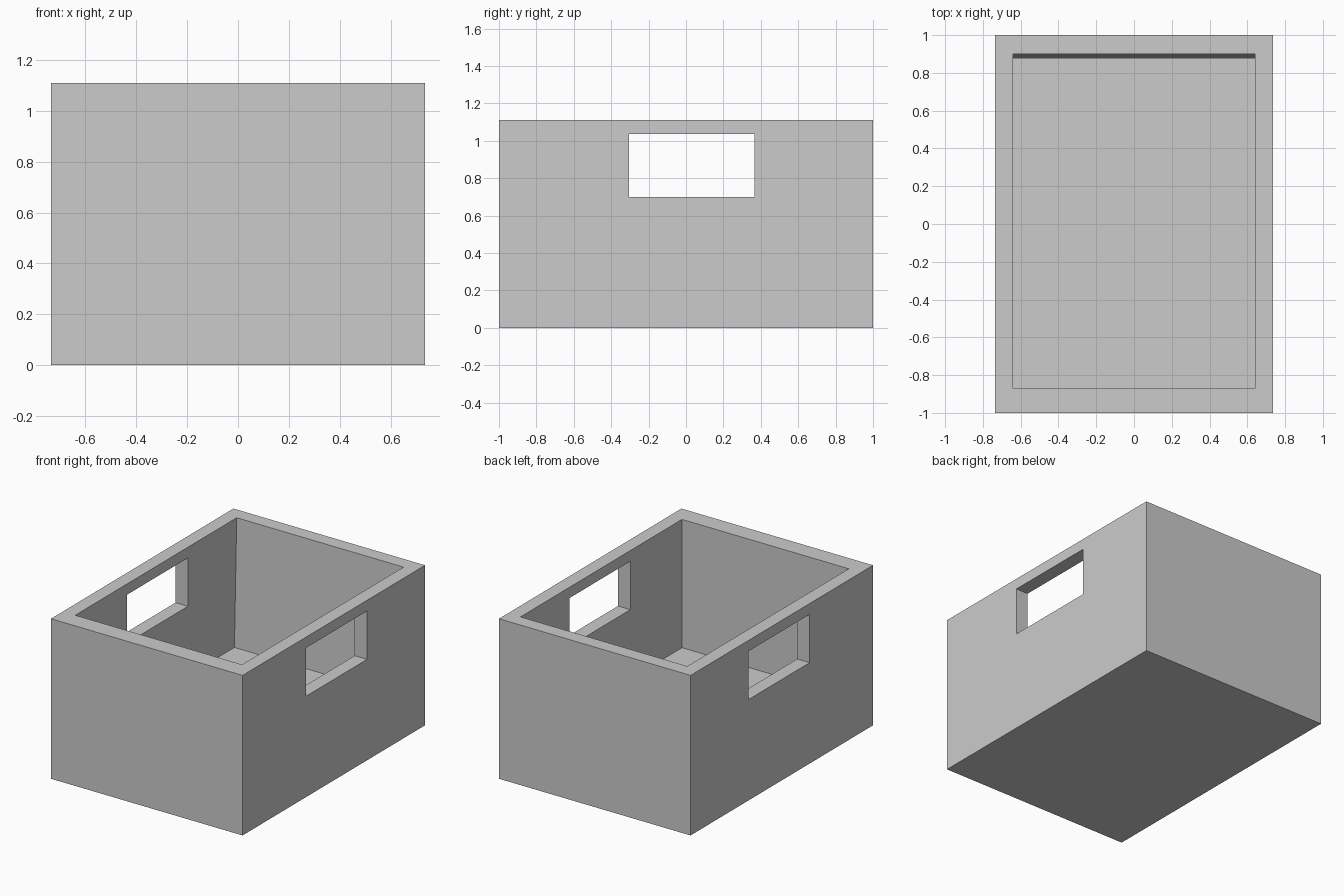
import bpy, bmesh

if "Cube" in bpy.data.objects:
    bpy.data.objects.remove(bpy.data.objects["Cube"])

HX, HY, H = 0.735, 1.0, 1.11      # outer half width, half length, height
IX, FLOOR = 0.64, 0.22            # inner half width, floor level


def prism(name, profile, half_x):
    """Extrude a (y, z) profile along x."""
    bm = bmesh.new()
    face = bm.faces.new([bm.verts.new((-half_x, y, z)) for y, z in profile])
    ext = bmesh.ops.extrude_face_region(bm, geom=[face])
    moved = [v for v in ext["geom"] if isinstance(v, bmesh.types.BMVert)]
    bmesh.ops.translate(bm, verts=moved, vec=(2 * half_x, 0, 0))
    bmesh.ops.recalc_face_normals(bm, faces=bm.faces)
    mesh = bpy.data.meshes.new(name)
    bm.to_mesh(mesh)
    bm.free()
    obj = bpy.data.objects.new(name, mesh)
    bpy.context.collection.objects.link(obj)
    return obj


def rect(y0, y1, z0, z1):
    return [(y0, z0), (y1, z0), (y1, z1), (y0, z1)]


# Solid outer block
box = prism("open_box", rect(-HY, HY, 0, H), HX)
grey = bpy.data.materials.new("light_grey")
grey.diffuse_color = (0.6, 0.6, 0.6, 1)
grey.use_nodes = True
grey.node_tree.nodes["Principled BSDF"].inputs["Base Color"].default_value = grey.diffuse_color
box.data.materials.append(grey)

# Cavity with a slightly leaning back wall, extended above the rim
rise = 0.1
back_top = 0.90 + 0.025 * rise / (H - FLOOR)
cavity = prism("cavity_cutter", [(-0.87, FLOOR), (0.875, FLOOR),
                                 (back_top, H + rise), (-0.87, H + rise)], IX)

# One opening through both side walls
window = prism("window_cutter", rect(-0.304, 0.365, 0.70, 1.035), 1.0)

bpy.context.view_layer.objects.active = box
for cutter in (cavity, window):
    cutter.hide_render = True
    mod = box.modifiers.new("cut", "BOOLEAN")
    mod.operation = "DIFFERENCE"
    mod.solver = "EXACT"
    mod.object = cutter
    bpy.ops.object.modifier_apply(modifier=mod.name)
    bpy.data.objects.remove(cutter)
